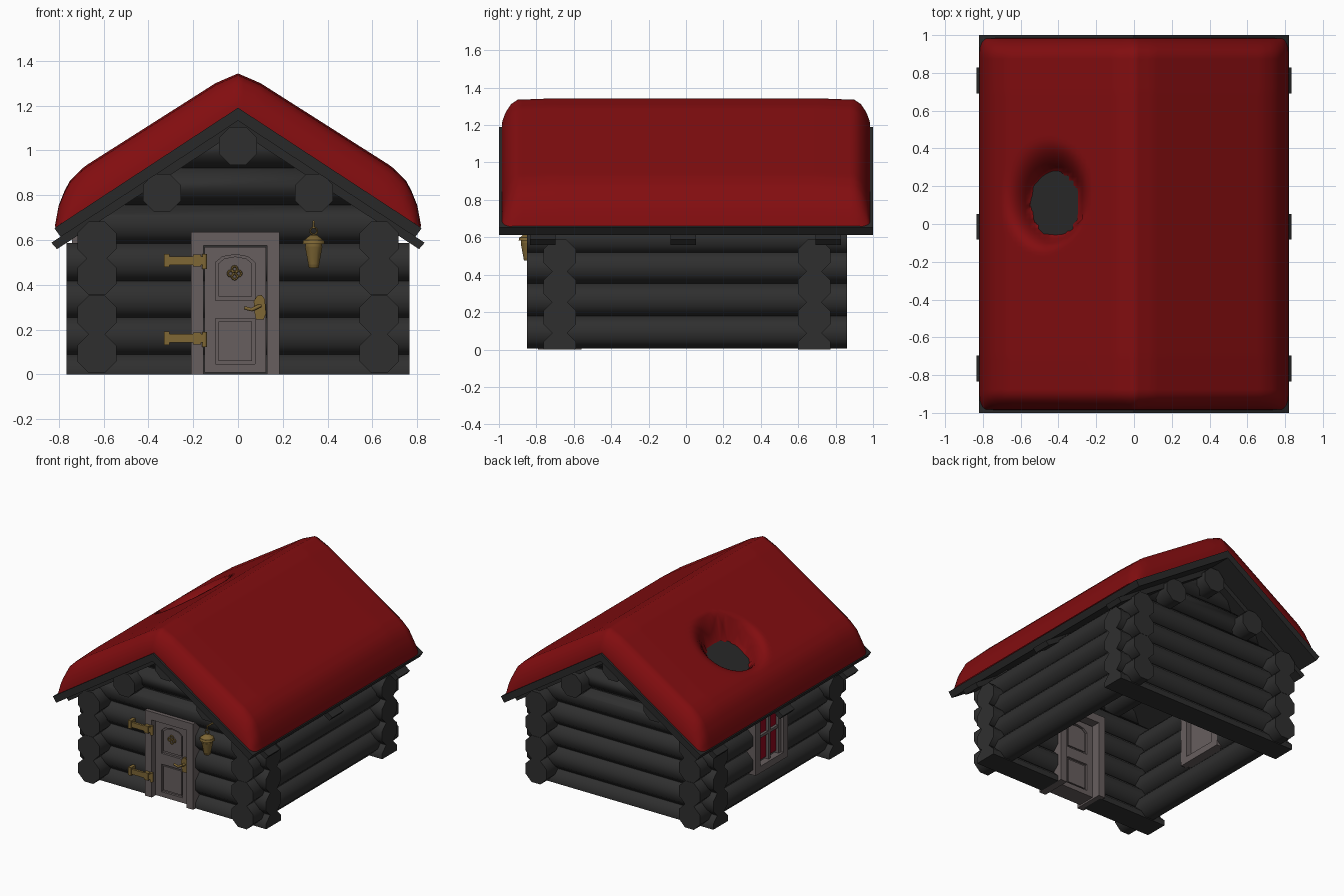
import bpy, bmesh, math
from mathutils import Matrix, Vector

cube = bpy.data.objects.get("Cube")
if cube:
    bpy.data.objects.remove(cube, do_unlink=True)


def material(name, rgb, rough=0.8):
    m = bpy.data.materials.new(name)
    m.use_nodes = True
    m.diffuse_color = (*rgb, 1)
    bsdf = m.node_tree.nodes["Principled BSDF"]
    bsdf.inputs["Base Color"].default_value = (*rgb, 1)
    bsdf.inputs["Roughness"].default_value = rough
    return m


LOG = material("charcoal_log", (0.028, 0.028, 0.028))
BOARD = material("dark_board", (0.022, 0.022, 0.022))
RED = material("deep_red", (0.225, 0.004, 0.005))
WOOD = material("grey_wood", (0.135, 0.112, 0.112))
BRASS = material("brass", (0.21, 0.135, 0.035))
PANE = material("window_red", (0.28, 0.002, 0.012))


def finish(name, bm, mat, smooth=None):
    bmesh.ops.recalc_face_normals(bm, faces=bm.faces)
    me = bpy.data.meshes.new(name)
    bm.to_mesh(me)
    bm.free()
    me.materials.append(mat)
    if smooth:
        for p in me.polygons:
            p.use_smooth = True
        me.set_sharp_from_angle(angle=math.radians(smooth))
    ob = bpy.data.objects.new(name, me)
    bpy.context.collection.objects.link(ob)
    return ob


def box(name, x, y, z, mat):
    bm = bmesh.new()
    size = [b - a for a, b in (x, y, z)]
    mid = [(a + b) / 2 for a, b in (x, y, z)]
    bmesh.ops.create_cube(bm, size=1, matrix=Matrix.Translation(mid) @ Matrix.Diagonal((*size, 1)))
    return finish(name, bm, mat)


def prism(name, outline, y0, y1, mat):
    """Extrude an (x, z) outline along y."""
    bm = bmesh.new()
    face = bm.faces.new([bm.verts.new((x, y0, z)) for x, z in outline])
    out = bmesh.ops.extrude_face_region(bm, geom=[face])["geom"]
    bmesh.ops.translate(bm, vec=(0, y1 - y0, 0), verts=[v for v in out if isinstance(v, bmesh.types.BMVert)])
    return finish(name, bm, mat)


def rod(name, a, b, r, mat, r2=None, sides=8, trim=False):
    """Straight round bar from a to b, optionally trimmed by ground and roof."""
    a, b = Vector(a), Vector(b)
    d = b - a
    bm = bmesh.new()
    turn = d.to_track_quat('Z', 'Y').to_matrix().to_4x4() @ Matrix.Rotation(math.pi / sides, 4, 'Z')
    bmesh.ops.create_cone(bm, cap_ends=True, segments=sides, radius1=r, radius2=r if r2 is None else r2,
                          depth=d.length, matrix=Matrix.Translation((a + b) / 2) @ turn)
    if trim:
        for co, no in (((0, 0, 0), (0, 0, -1)), ((0, 0, 1.14), (0.55, 0, 0.83)), ((0, 0, 1.14), (-0.55, 0, 0.83))):
            bmesh.ops.bisect_plane(bm, geom=bm.verts[:] + bm.edges[:] + bm.faces[:],
                                   plane_co=co, plane_no=no, clear_outer=True)
            bmesh.ops.holes_fill(bm, edges=[e for e in bm.edges if e.is_boundary])
    return finish(name, bm, mat, 55)


def ring(name, c, r, thick):
    bm = bmesh.new()
    n, m = 12, 6
    grid = [[bm.verts.new((c[0] + (r + thick * math.cos(t)) * math.cos(s), c[1] + thick * math.sin(t),
                           c[2] + (r + thick * math.cos(t)) * math.sin(s)))
             for t in [2 * math.pi * j / m for j in range(m)]] for s in [2 * math.pi * i / n for i in range(n)]]
    for i in range(n):
        for j in range(m):
            k, l = (i + 1) % n, (j + 1) % m
            bm.faces.new((grid[i][j], grid[k][j], grid[k][l], grid[i][l]))
    return finish(name, bm, BRASS, 60)


# Gable wall logs, with a doorway in the front wall
for wall, y in (("front", -0.675), ("back", 0.685)):
    for i, z in enumerate((0.005, 0.17, 0.335, 0.5, 0.67, 0.84, 1.0)):
        half = 0.765 if i < 4 else 0.64
        spans = [(-half, -0.19), (0.165, half)] if wall == "front" and i < 4 else [(-half, half)]
        for x0, x1 in spans:
            rod(f"{wall}_wall_log", (x0, y, z), (x1, y, z), 0.094, LOG, trim=True)

# Side wall logs, with a window opening in the right wall
for side in (-1, 1):
    for i, z in enumerate((0.093, 0.265, 0.44, 0.595)):
        spans = [(-0.85, -0.12), (0.22, 0.86)] if side < 0 and i > 0 else [(-0.85, 0.86)]
        for y0, y1 in spans:
            rod("side_wall_log", (side * 0.63, y0, z), (side * 0.63, y1, z), 0.094, LOG)

# Purlins
for x, z in ((0, 1.02), (-0.34, 0.81), (0.34, 0.81)):
    rod("purlin", (x, -0.85, z), (x, 0.86, z), 0.092, LOG)


# Roof boards and rafters
def chevron(name, top, reach, cut, drop, y0, y1):
    z = top - 0.655 * reach
    under = top - drop
    inner = reach - cut
    prism(name, [(0, top), (reach, z), (inner, under - 0.655 * inner), (0, under),
                 (-inner, under - 0.655 * inner), (-reach, z)], y0, y1, BOARD)


chevron("roof_boards", 1.19, 0.82, 0.028, 0.058, -1, 1)
for y in (-0.765, -0.015, 0.76):
    chevron("rafter", 1.133, 0.833, 0.025, 0.045, y - 0.068, y + 0.068)

# Thick roof cover with a hollow worn down to the boards
PROFILE = [(0, 1.343), (0.1, 1.3), (0.69, 0.925), (0.76, 0.855), (0.8, 0.755), (0.818, 0.66)]


def cover_height(x):
    x = abs(x)
    for (x0, z0), (x1, z1) in zip(PROFILE, PROFILE[1:]):
        if x <= x1 + 1e-6:
            return z0 + (z1 - z0) * (x - x0) / (x1 - x0)
    return PROFILE[-1][1]


def hollow(x, y):
    dx, dy = (x + 0.415) / 0.135, (y - 0.105) / 0.175
    reach = 0.12 + 0.55 * (1 - math.cos(math.atan2(dy, dx) + 0.6))
    t = min(1, max(0, (math.hypot(dx, dy) - 1) / reach))
    return t * (2 - t)


bm = bmesh.new()
half_x = [0.025 * i for i in range(32)] + [0.787, 0.8, 0.81, 0.818]
xs = [-x for x in reversed(half_x[1:])] + half_x
body_y = [-0.9 + 0.025 * i for i in range(73)]
edge = [(0.985, 0), (0.982, 0.2), (0.965, 0.5), (0.935, 0.8)]
rows = [(-y, f) for y, f in edge] + [(y, 0.95 + 0.05 * min(1, (0.9 - abs(y)) / 0.2)) for y in body_y] \
    + [(y, f) for y, f in reversed(edge)]
grid = []
for y, f in rows:
    row = []
    for x in xs:
        base = 1.19 - 0.655 * abs(x)
        h = hollow(x, y)
        z = base + max(0, cover_height(x) - base) * f * h
        if h == 0:
            z -= 0.012
        row.append(bm.verts.new((x * (0.965 + 0.035 * min(1, f * 1.1)), y, z)))
    grid.append(row)
for r0, r1 in zip(grid, grid[1:]):
    for i in range(len(xs) - 1):
        bm.faces.new((r0[i], r0[i + 1], r1[i + 1], r1[i]))
finish("roof_cover", bm, RED, 60)

# Door frame
for x in ((-0.21, -0.155), (0.13, 0.185)):
    box("door_jamb", x, (-0.79, -0.56), (0, 0.635), WOOD)
box("door_lintel", (-0.155, 0.13), (-0.79, -0.56), (0.575, 0.635), WOOD)

# Door leaf with recessed panels on both faces
door = box("door", (-0.15, 0.125), (-0.755, -0.62), (0.008, 0.568), WOOD)
UPPER = [(-0.1, 0.33), (0.075, 0.33), (0.075, 0.5), (0.045, 0.525), (-0.012, 0.535), (-0.07, 0.525), (-0.1, 0.5)]
LOWER = [(-0.1, 0.045), (0.075, 0.045), (0.075, 0.25), (-0.1, 0.25)]
for label, outline in (("upper", UPPER), ("lower", LOWER)):
    cx = sum(p[0] for p in outline) / len(outline)
    cz = sum(p[1] for p in outline) / len(outline)
    small = [(cx + (x - cx) * 0.85, cz + (z - cz) * 0.87) for x, z in outline]
    for y0, y1, p0, p1 in ((-0.8, -0.738, -0.748, -0.73), (-0.637, -0.58, -0.645, -0.627)):
        cutter = prism("panel_cutter", outline, y0, y1, WOOD)
        cutter.hide_render = True
        cutter.hide_viewport = True
        cutter.display_type = 'WIRE'
        mod = door.modifiers.new("panel_recess", 'BOOLEAN')
        mod.operation = 'DIFFERENCE'
        mod.object = cutter
        prism(f"{label}_door_panel", small, p0, p1, WOOD)

# Strap hinges
for z in (0.16, 0.508):
    box("hinge_strap", (-0.32, -0.15), (-0.812, -0.795), (z - 0.019, z + 0.019), BRASS)
    box("hinge_tip", (-0.33, -0.305), (-0.816, -0.765), (z - 0.03, z + 0.03), BRASS)
    box("hinge_clasp", (-0.2, -0.165), (-0.818, -0.788), (z - 0.027, z + 0.027), BRASS)
    rod("hinge_pin", (-0.15, -0.798, z - 0.038), (-0.15, -0.798, z + 0.028), 0.012, BRASS)

# Handle and knocker
prism("handle_plate", [(0.08, 0.245), (0.115, 0.245), (0.125, 0.27), (0.12, 0.335), (0.105, 0.355),
                       (0.085, 0.35), (0.07, 0.325), (0.075, 0.27)], -0.768, -0.752, BRASS)
rod("handle_stem", (0.097, -0.76, 0.305), (0.097, -0.795, 0.305), 0.01, BRASS)
rod("handle_lever", (0.1, -0.79, 0.307), (0.06, -0.79, 0.288), 0.009, BRASS)
rod("handle_tip", (0.062, -0.79, 0.288), (0.028, -0.79, 0.297), 0.008, BRASS)
for x, z in ((-0.033, 0.45), (0.003, 0.45), (-0.015, 0.47), (-0.015, 0.436)):
    ring("knocker_ring", (x, -0.755, z), 0.012, 0.005)

# Lantern, stacked from tapered rings
LX, LY = 0.338, -0.845
for part, z0, z1, r0, r1 in (("base", 0.475, 0.49, 0.022, 0.028), ("body", 0.49, 0.57, 0.026, 0.042),
                             ("rim", 0.57, 0.582, 0.04, 0.04), ("cap", 0.582, 0.6, 0.054, 0.05),
                             ("roof", 0.6, 0.622, 0.045, 0.016)):
    rod(f"lantern_{part}", (LX, LY, z0), (LX, LY, z1), r0, BRASS, r1)
ring("lantern_loop", (LX, LY, 0.64), 0.016, 0.004)
rod("lantern_hook", (LX, LY, 0.65), (LX, LY, 0.685), 0.005, BRASS)
rod("lantern_arm", (LX, LY, 0.68), (LX, -0.75, 0.68), 0.006, BRASS)

# Window in the right wall
WX = (-0.74, -0.54)
for y in ((-0.14, -0.085), (0.185, 0.24)):
    box("window_jamb", WX, y, (0.19, 0.63), WOOD)
for z in ((0.19, 0.24), (0.585, 0.63)):
    box("window_rail", WX, (-0.085, 0.185), z, WOOD)
box("window_backing", (-0.69, -0.58), (-0.085, 0.185), (0.24, 0.585), WOOD)
box("window_pane", (-0.699, -0.69), (-0.06, 0.16), (0.255, 0.575), PANE)
box("window_mullion", (-0.72, -0.69), (0.04, 0.06), (0.24, 0.585), WOOD)
box("window_crossbar", (-0.718, -0.69), (-0.085, 0.185), (0.43, 0.45), WOOD)
for y in ((-0.085, -0.055), (0.155, 0.185)):
    box("window_sash", (-0.722, -0.69), y, (0.24, 0.585), WOOD)
